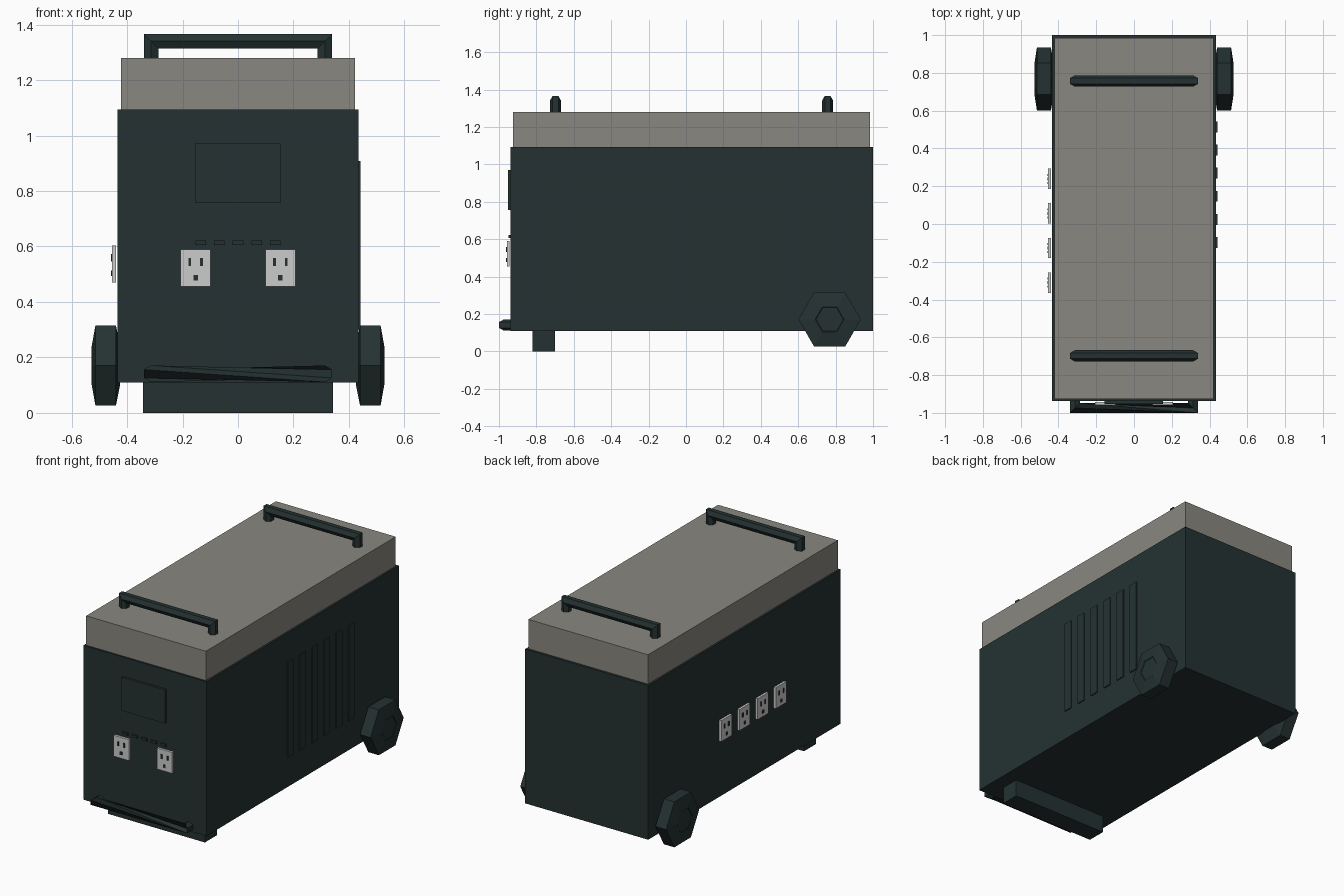
import bpy, bmesh, math
from mathutils import Vector, Matrix

old = bpy.data.objects.get("Cube")
if old:
    bpy.data.objects.remove(old, do_unlink=True)


def material(name, rgb):
    m = bpy.data.materials.new(name)
    m.use_nodes = True
    m.diffuse_color = (*rgb, 1)
    m.node_tree.nodes["Principled BSDF"].inputs["Base Color"].default_value = (*rgb, 1)
    return m


DARK = material("dark teal grey", (0.018, 0.031, 0.031))
GREY = material("warm grey", (0.25, 0.245, 0.215))
WHITE = material("outlet white", (0.6, 0.6, 0.6))


def finish(name, bm, mat):
    bmesh.ops.recalc_face_normals(bm, faces=bm.faces[:])
    mesh = bpy.data.meshes.new(name)
    bm.to_mesh(mesh)
    bm.free()
    mesh.materials.append(mat)
    obj = bpy.data.objects.new(name, mesh)
    bpy.context.collection.objects.link(obj)
    return obj


def box(name, lo, hi, mat, matrix=Matrix()):
    lo, hi = Vector(lo), Vector(hi)
    bm = bmesh.new()
    bmesh.ops.create_cube(bm, size=1)
    for v in bm.verts:
        v.co = (lo + hi) / 2 + Vector(a * b for a, b in zip(v.co, hi - lo))
    bm.transform(matrix)
    return finish(name, bm, mat)


def loft(name, rings, mat, twist_at=None):
    """Skin a run of six-sided rings and cap both ends."""
    bm = bmesh.new()
    loops = [[bm.verts.new(p) for p in ring] for ring in rings]
    for k, (a, b) in enumerate(zip(loops, loops[1:])):
        shift = 2 if k == twist_at else 0
        for i in range(6):
            j = (i + 1) % 6
            bm.faces.new((a[i], a[j], b[(j + shift) % 6], b[(i + shift) % 6]))
    bm.faces.new(loops[0])
    bm.faces.new(loops[-1])
    return finish(name, bm, mat)


def hexagon(r):
    return [(r * math.cos(i * math.pi / 3), r * math.sin(i * math.pi / 3)) for i in range(6)]


def handle(name, matrix, height, twist_at=None):
    """U-shaped grip with mitred corners, standing on its local z = 0."""
    r, half = 0.03, 0.313
    rings = []
    for side in (-1, 1):
        foot = [(side * (half + b), a, -0.01) for a, b in hexagon(r)]
        corner = [(side * (half + b), a, height + b) for a, b in hexagon(r)]
        rings += [foot, corner] if side < 0 else [corner, foot]
    rings = [[matrix @ Vector(p) for p in ring] for ring in rings]
    return loft(name, rings, DARK, twist_at)


# Main case and lid
box("case", (-0.434, -0.938, 0.11), (0.434, 1.0, 1.093), DARK)
box("lid", (-0.422, -0.926, 1.09), (0.422, 0.985, 1.28), GREY)

# Carry handles on the lid, and the towing handle folded low on the front
handle("front_lid_handle", Matrix.Translation((0, -0.698, 1.28)), 0.06)
handle("rear_lid_handle", Matrix.Translation((0, 0.757, 1.28)), 0.06)
tow = Matrix.Translation((0, -0.938, 0.141)) @ Matrix.Rotation(math.pi / 2, 4, "X")
handle("towing_handle", tow, 0.036, twist_at=1)

# Front foot
box("front_foot", (-0.342, -0.822, 0), (0.342, -0.7, 0.112), DARK)

# Six-sided wheels: bevelled on both sides, with a shallow hub
profile = [(0.425, 0.08), (0.44, 0.167), (0.514, 0.167), (0.528, 0.077), (0.525, 0.073)]
for side, label in ((1, "left"), (-1, "right")):
    rings = [[(side * x, 0.768 + a, 0.171 + b) for a, b in hexagon(r)] for x, r in profile]
    loft(label + "_wheel", rings, DARK)

# Display and button row on the front
box("display_panel", (-0.155, -0.952, 0.757), (0.153, -0.93, 0.971), DARK)
for i in range(5):
    x = (i - 2) * 0.0675
    box(f"button_{i + 1}", (x - 0.019, -0.948, 0.605), (x + 0.019, -0.93, 0.621), DARK)


# Power outlets: plate, two blade slots and an earth slot
def outlet(name, matrix):
    box(name + "_plate", (-0.054, -0.02, -0.067), (0.054, -0.005, 0.067), WHITE, matrix)
    slots = {"left_slot": (0.021, 0.022, 0.005, 0.014),
             "right_slot": (-0.021, 0.022, 0.005, 0.014),
             "earth_slot": (0, -0.034, 0.008, 0.01)}
    for part, (x, z, w, h) in slots.items():
        box(f"{name}_{part}", (x - w, -0.024, z - h), (x + w, -0.019, z + h), DARK, matrix)


for i, x in enumerate((-0.153, 0.153)):
    outlet(f"front_outlet_{i + 1}", Matrix.Translation((x, -0.938, 0.522)))
turn = Matrix.Rotation(-math.pi / 2, 4, "Z")
for i in range(4):
    place = Matrix.Translation((-0.434, -0.31 + i * 0.183, 0.537))
    outlet(f"side_outlet_{i + 1}", place @ turn)

# Raised vent slats on the other side
for i in range(6):
    y = -0.098 + i * 0.1225
    box(f"vent_slat_{i + 1}", (0.42, y - 0.029, 0.3), (0.441, y + 0.029, 0.908), DARK)
